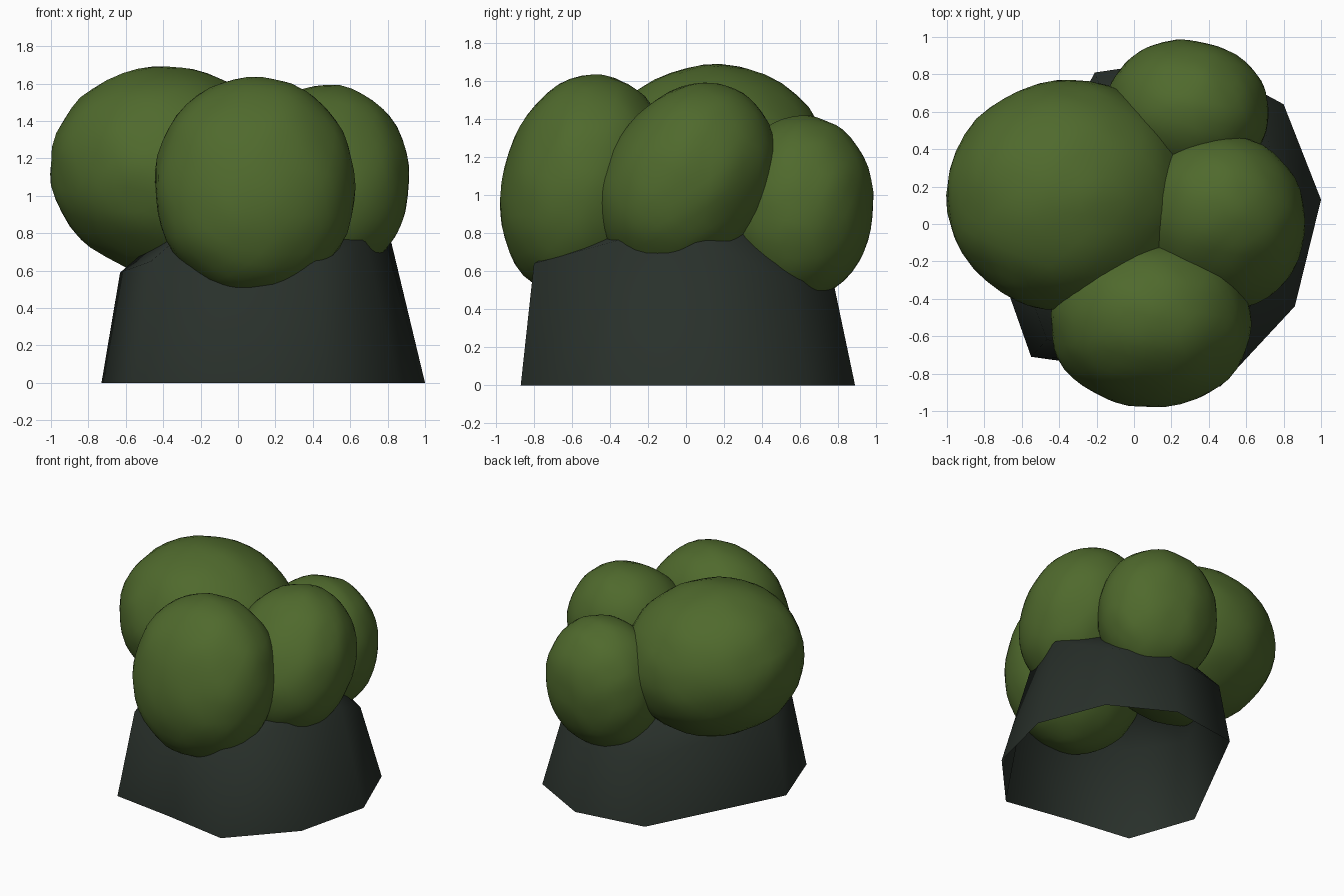
import bpy, bmesh, math
from mathutils import Vector, Euler, noise

if "Cube" in bpy.data.objects:
    bpy.data.objects.remove(bpy.data.objects["Cube"])


def material(name, rgb):
    m = bpy.data.materials.new(name)
    m.diffuse_color = (*rgb, 1)
    m.use_nodes = True
    m.node_tree.nodes["Principled BSDF"].inputs["Base Color"].default_value = m.diffuse_color
    return m


leaf = material("leaf green", (0.079, 0.143, 0.026))
stone = material("dark stone", (0.022, 0.030, 0.024))


def finish(bm, name, mat):
    for f in bm.faces:
        f.smooth = True
    me = bpy.data.meshes.new(name)
    bm.to_mesh(me)
    bm.free()
    me.materials.append(mat)
    ob = bpy.data.objects.new(name, me)
    bpy.context.collection.objects.link(ob)
    return ob


# Hollow base, open below. Each corner: x, y, shoulder height, shoulder scale
CORNERS = [(1, .13, .75, .80), (.80, .64, .55, .84), (.34, .89, .55, .87),
           (-.21, .81, .48, .90), (-.73, -.2, .59, .88), (-.55, -.71, .65, .87),
           (-.05, -.78, .60, .94), (.46, -.87, .64, .92), (.86, -.44, .77, .76)]
CENTRE = Vector((.1, 0))
bm = bmesh.new()
rings = [[], [], []]
for x, y, height, scale in CORNERS:
    for ring, z, s in zip(rings, (0, height, .86), (1, scale, .5)):
        q = CENTRE + (Vector((x, y)) - CENTRE) * s
        ring.append(bm.verts.new((q.x, q.y, z)))
n = len(CORNERS)
for low, high in zip(rings, rings[1:]):
    for i in range(n):
        j = (i + 1) % n
        bm.faces.new((low[i], low[j], high[j], high[i]))
bm.faces.new(rings[-1])
finish(bm, "base", stone)


# Foliage clumps: lumpy, slightly boxy ellipsoids, tilted about each axis
def clump(name, centre, radii, tilt, seed, power=2.1):
    bm = bmesh.new()
    bmesh.ops.create_icosphere(bm, subdivisions=4, radius=1)
    turn = Euler([math.radians(a) for a in tilt]).to_matrix()
    for v in bm.verts:
        d = v.co.normalized()
        lump = sum(abs(a) ** power for a in d) ** (-1 / power)
        lump *= 1 + .02 * noise.noise(d * 3.2 + Vector((seed, seed * 2, 0)))
        v.co = turn @ Vector([a * r * lump for a, r in zip(d, radii)])
        v.co += Vector(centre)
    finish(bm, name, leaf)


clump("front_clump", (.09, -.535, 1.05), (.535, .43, .59), (-13, 0, 0), 3.3)
clump("left_clump", (-.355, .155, 1.125), (.655, .615, .56), (0, 12, 8), 7.7, 2.0)
clump("right_clump", (.47, .005, 1.08), (.445, .42, .54), (-33, 0, 0), 11.2)
clump("back_clump", (.285, .60, .93), (.435, .38, .49), (-7, 0, -6), 15.9)
